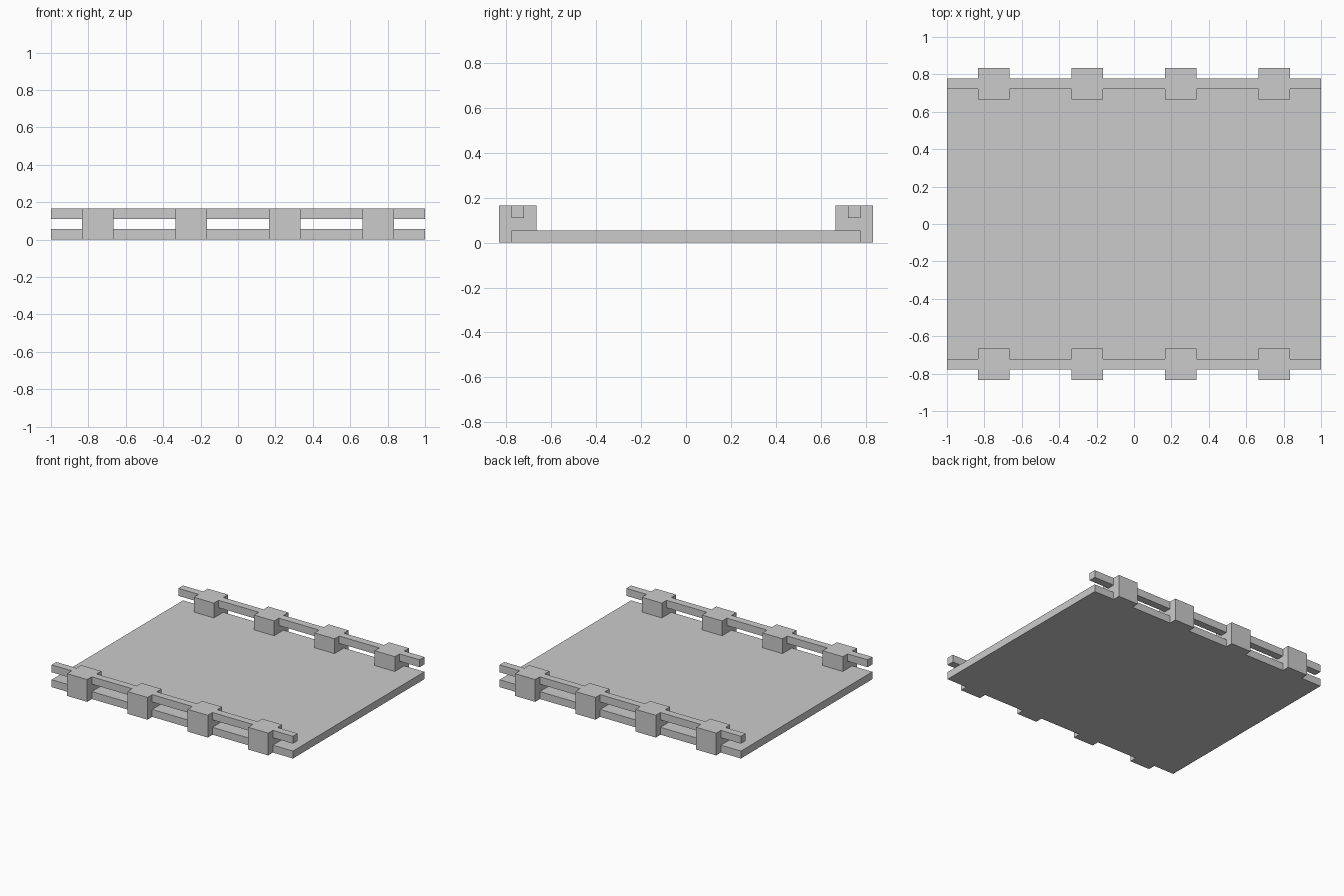
import bpy, bmesh

if "Cube" in bpy.data.objects:
    bpy.data.objects.remove(bpy.data.objects["Cube"])

U = 1 / 18  # module size: every part sits on this grid


def extrude_x(name, profile, x0, x1, side=1):
    """Extrude a (y, z) profile along x; side=-1 mirrors it to the front."""
    bm = bmesh.new()
    face = bm.faces.new([bm.verts.new((x0 * U, side * y * U, z * U)) for y, z in profile])
    ext = bmesh.ops.extrude_face_region(bm, geom=[face])
    verts = [v for v in ext["geom"] if isinstance(v, bmesh.types.BMVert)]
    bmesh.ops.translate(bm, verts=verts, vec=((x1 - x0) * U, 0, 0))
    bmesh.ops.recalc_face_normals(bm, faces=bm.faces)
    mesh = bpy.data.meshes.new(name)
    bm.to_mesh(mesh)
    bm.free()
    obj = bpy.data.objects.new(name, mesh)
    bpy.context.collection.objects.link(obj)
    return obj


# Flat deck slab
extrude_x("deck", [(-14, 0), (14, 0), (14, 1), (-14, 1)], -18, 18)

# Post wraps over the deck edge; rail runs flush with the post tops
post = [(12, 1), (14, 1), (14, 0), (15, 0), (15, 3), (12, 3)]
rail = [(13, 2), (14, 2), (14, 3), (13, 3)]
post_starts = [-15, -6, 3, 12]

for side, label in ((-1, "front"), (1, "back")):
    # Posts
    for i, x in enumerate(post_starts):
        extrude_x(f"{label}_post_{i + 1}", post, x, x + 3, side)
    # Rail pieces between and beyond the posts
    starts = [-18] + [x + 3 for x in post_starts]
    ends = post_starts + [18]
    for i, (a, b) in enumerate(zip(starts, ends)):
        extrude_x(f"{label}_rail_{i + 1}", rail, a, b, side)
